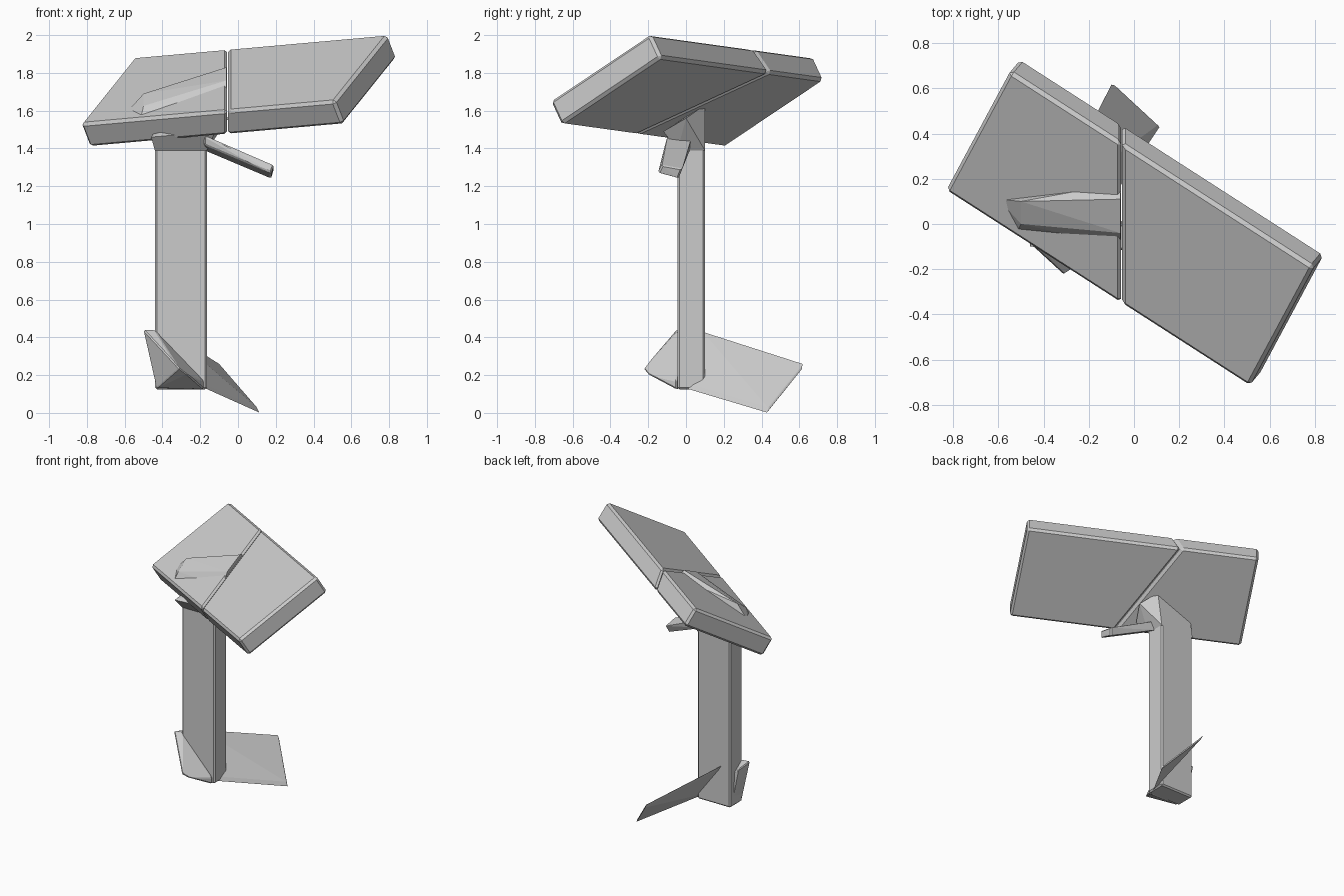
import bpy
import bmesh
from mathutils import Vector

if "Cube" in bpy.data.objects:
    bpy.data.objects.remove(bpy.data.objects["Cube"])

# Single plain grey
grey = bpy.data.materials.new("plain_grey")
grey.use_nodes = True
grey.diffuse_color = (0.6, 0.6, 0.6, 1)
grey.node_tree.nodes["Principled BSDF"].inputs["Base Color"].default_value = grey.diffuse_color


def solid(name, points, bevel=0.0, cut=None):
    """Convex solid through the points, optionally trimmed at a plane x = cut[0]."""
    bm = bmesh.new()
    for p in points:
        bm.verts.new(p)
    bmesh.ops.convex_hull(bm, input=bm.verts)
    if cut:
        x, side = cut
        geom = bm.verts[:] + bm.edges[:] + bm.faces[:]
        bmesh.ops.bisect_plane(bm, geom=geom, plane_co=(x, 0, 0),
                               plane_no=(side, 0, 0), clear_outer=True)
        rim = [e for e in bm.edges if e.is_boundary]
        bmesh.ops.contextual_create(bm, geom=rim)
    bmesh.ops.dissolve_limit(bm, angle_limit=0.05, verts=bm.verts, edges=bm.edges)
    bmesh.ops.recalc_face_normals(bm, faces=bm.faces)
    mesh = bpy.data.meshes.new(name)
    bm.to_mesh(mesh)
    bm.free()
    mesh.materials.append(grey)
    obj = bpy.data.objects.new(name, mesh)
    bpy.context.collection.objects.link(obj)
    if bevel:
        mod = obj.modifiers.new("worn_edges", "BEVEL")
        mod.width = bevel
        mod.segments = 1
        mod.limit_method = "ANGLE"
    return obj


def slab(corners, offset):
    """Corner points of a plate: one face plus the same face shifted."""
    return [Vector(c) for c in corners] + [Vector(c) + Vector(offset) for c in corners]


# Tilted head, split into two blocks by a thin seam
right_back, left_back = Vector((-0.55, 0.675, 1.885)), Vector((0.795, -0.19, 2.005))
right_front = Vector((-0.835, 0.145, 1.53))
left_front = left_back + right_front - right_back
top = [right_back, left_back, left_front, right_front]
down = (left_back - right_back).cross(right_front - right_back).normalized()
if down.z > 0:
    down = -down
head = slab(top, down * 0.145)
solid("head_left_block", head, 0.016, (-0.053, -1))
solid("head_right_block", head, 0.016, (-0.057, 1))

# Raised wedge on the right block
solid("head_ridge", [
    (-0.06, 0.11, 1.83), (-0.50, 0.10, 1.69), (-0.50, 0.0, 1.625), (-0.06, -0.04, 1.76),
    (-0.06, 0.18, 1.80), (-0.60, 0.11, 1.58), (-0.52, -0.04, 1.54), (-0.06, -0.10, 1.67),
    (-0.06, 0.10, 1.70)])

# Post with a slanted neck reaching into the head
x0, x1, y0, y1 = -0.44, -0.165, -0.045, 0.10
outline = [(x0, y0), (x1, y0), (x1, y1), (x0, y1)]
solid("post", [(x, y, z) for x, y in outline for z in (0.125, 1.43)], 0.01)
solid("neck", [(x, y, 1.39) for x, y in outline] + [
    (-0.46, -0.10, 1.46), (-0.12, -0.12, 1.49), (-0.05, 0.0, 1.56),
    (-0.13, 0.10, 1.63), (-0.42, 0.10, 1.52), (-0.46, 0.0, 1.46)])

# Small fin under the head
solid("upper_fin", [
    (0.19, -0.13, 1.31), (0.19, -0.02, 1.29), (0.175, -0.15, 1.27), (0.175, -0.04, 1.24),
    (-0.18, -0.10, 1.47), (-0.18, 0.03, 1.46), (-0.18, -0.09, 1.42), (-0.18, 0.02, 1.39)], 0.008)

# Plate at the base sweeping back
solid("rear_foot_plate", slab([
    (-0.10, 0.62, 0.26), (0.10, 0.435, 0.03), (-0.19, 0.0, 0.16), (-0.37, 0.09, 0.43)],
    (0.015, -0.005, -0.03)), 0.006)

# Pointed wedge at the base facing forward
solid("front_foot_wedge", [
    (-0.50, -0.05, 0.44), (-0.44, -0.04, 0.44), (-0.43, -0.05, 0.13), (-0.18, -0.05, 0.125),
    (-0.18, -0.05, 0.17), (-0.38, -0.15, 0.32), (-0.31, -0.225, 0.235), (-0.27, -0.20, 0.205),
    (-0.48, 0.06, 0.41), (-0.43, 0.06, 0.16)], 0.006)
